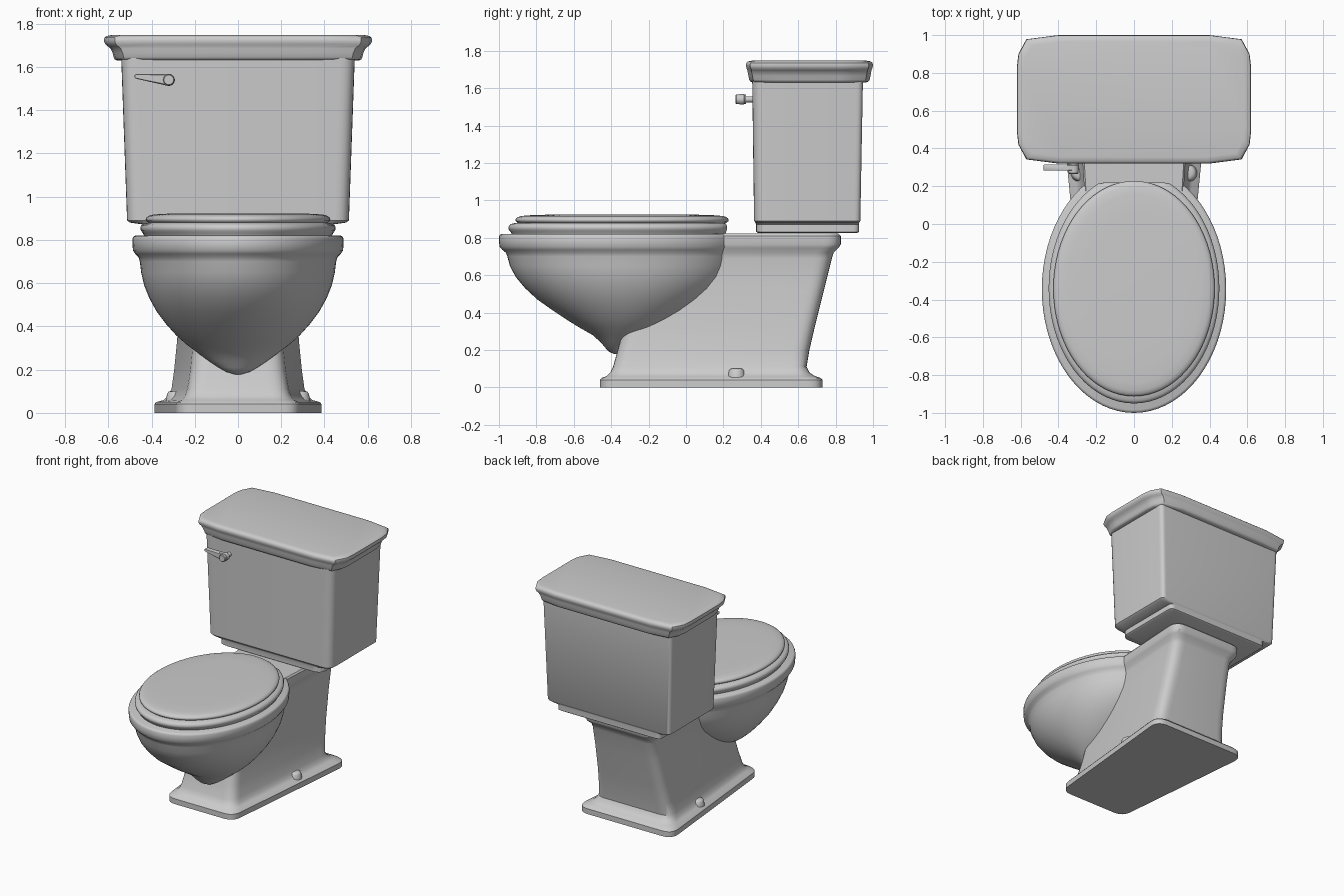
import bpy, bmesh, math
from mathutils import Vector


def loft(name, rings, angle=35):
    """Skin a stack of equal-length closed rings and cap both ends."""
    bm = bmesh.new()
    rows = [[bm.verts.new(p) for p in ring] for ring in rings]
    n = len(rows[0])
    for a, b in zip(rows, rows[1:]):
        for i in range(n):
            j = (i + 1) % n
            bm.faces.new((a[i], a[j], b[j], b[i]))
    bm.faces.new(rows[0][::-1])
    bm.faces.new(rows[-1])
    bmesh.ops.recalc_face_normals(bm, faces=bm.faces[:])
    me = bpy.data.meshes.new(name)
    bm.to_mesh(me)
    bm.free()
    me.shade_smooth()
    me.set_sharp_from_angle(angle=math.radians(angle))
    ob = bpy.data.objects.new(name, me)
    bpy.context.collection.objects.link(ob)
    return ob


def oval(cy, a, b, z, ymax=9, n=72):
    return [(a * math.cos(2 * math.pi * i / n),
             min(ymax, cy + b * math.sin(2 * math.pi * i / n)), z) for i in range(n)]


def trapezoid(y0, y1, wf, wb, z, rf, rb, n=6):
    """Rounded plan with separate front and back half widths and corner radii."""
    cs = [Vector(c) for c in ((-wf, y0), (wf, y0), (wb, y1), (-wb, y1))]
    pts = []
    for i, c in enumerate(cs):
        r = rf if i < 2 else rb
        p = c + (cs[i - 1] - c).normalized() * r
        q = c + (cs[(i + 1) % 4] - c).normalized() * r
        for k in range(n + 1):
            t = k / n
            v = p * (1 - t) ** 2 + c * (2 * t * (1 - t)) + q * t * t
            pts.append((v.x, v.y, z))
    return pts


# Pedestal: foot plate, coved waist, flared deck with lip
ped = [  # z, front y, back y, front half width, back half width
    (0, -.46, .73, .28, .395), (.04, -.46, .73, .28, .395),
    (.05, -.452, .722, .272, .387), (.06, -.425, .69, .25, .35),
    (.08, -.405, .66, .237, .33), (.11, -.39, .645, .228, .315),
    (.2, -.365, .66, .213, .303), (.33, -.33, .69, .20, .29),
    (.55, -.28, .745, .205, .275), (.69, -.25, .78, .21, .27),
    (.72, -.25, .79, .215, .276), (.745, -.25, .815, .23, .295),
    (.765, -.25, .828, .237, .303), (.81, -.25, .828, .237, .303),
    (.822, -.25, .815, .228, .293)]
loft("pedestal", [trapezoid(y0, y1, wf, wb, z, .08, .09) for z, y0, y1, wf, wb in ped])

# Bowl with rolled rim
bowl = [  # z, half width, front y, back y
    (.178, .015, -.385, -.355), (.19, .055, -.41, -.33), (.21, .09, -.43, -.31),
    (.24, .135, -.455, -.26), (.28, .19, -.50, -.18), (.32, .243, -.57, -.09),
    (.36, .287, -.635, -.02), (.41, .332, -.71, .06), (.47, .377, -.795, .14),
    (.53, .41, -.86, .205), (.59, .434, -.91, .25), (.65, .448, -.942, .275),
    (.70, .454, -.955, .285), (.72, .46, -.963, .288), (.735, .475, -.982, .298),
    (.752, .486, -.997, .308), (.78, .488, -1.0, .31), (.805, .488, -1.0, .31),
    (.815, .484, -.996, .306), (.82, .475, -.985, .296)]
loft("bowl", [oval((y0 + y1) / 2, a, (y1 - y0) / 2, z) for z, a, y0, y1 in bowl], 50)

# Seat (cut straight at the rear) and domed lid
seat = [(.815, -.02), (.832, -.012), (.842, -.003), (.854, 0), (.866, -.004), (.874, -.015), (.88, -.04)]
loft("seat", [oval(-.34, .452 + d, .61 + d, z, .22 + d * .5) for z, d in seat], 60)
lid = [(.872, -.03), (.88, -.012), (.888, -.002), (.896, 0), (.904, -.004),
       (.911, -.014), (.916, -.03), (.92, -.07), (.923, -.16)]
loft("seat_lid", [oval(-.342, .427 + d, .57 + d, z) for z, d in lid], 60)

# Tank: narrower foot, then a body widening upwards
tank = [(.825, .385, .915, .42), (.832, .375, .925, .43), (.87, .375, .925, .43),
        (.88, .372, .926, .50), (.89, .364, .932, .513), (1.64, .354, .946, .54)]
loft("tank", [trapezoid(y0, y1, w, w, z, .07, .035) for z, y0, y1, w in tank])

# Tank cover: bowed, corner-cut outline swept through a moulded edge
quarter = [(.62, .17), (.612, .24), (.57, .318), (.4, .34)]
outline = quarter + [(-x, y) for x, y in quarter[::-1]]
outline += [(-x, -y) for x, y in outline]
edge = [  # z, inset x, inset y
    (1.63, .06, .04), (1.635, .05, .024), (1.645, .045, .018), (1.665, .04, .014),
    (1.685, .03, .01), (1.695, .018, .009), (1.705, .006, .004), (1.72, 0, 0),
    (1.735, .002, .003), (1.743, .012, .012), (1.747, .035, .035)]
loft("tank_cover", [[(x * (1 - dx / .62), .66 + y * (1 - dy / .34), z) for x, y in outline]
                    for z, dx, dy in edge], 42)


# Flush lever: teardrop arm on a short post
def teardrop(y, s):
    pts = []
    for cx, cz, r, a0, a1 in ((-.32, 1.54, .028, -98, 82), (-.468, 1.556, .011, 82, 262)):
        for k in range(13):
            a = math.radians(a0 + (a1 - a0) * k / 12)
            pts.append((cx + r * s * math.cos(a), y, cz + r * s * math.sin(a)))
    return pts


loft("flush_lever", [teardrop(.282, .8), teardrop(.287, 1), teardrop(.31, 1), teardrop(.315, .8)])


def post(name, y0, y1, r):
    ring = lambda y, q: [(-.32 + q * math.cos(k * math.pi / 12), y, 1.54 + q * math.sin(k * math.pi / 12))
                         for k in range(24)]
    loft(name, [ring(y0, r * .85), ring(y0 + .005, r), ring(y1, r)])


post("lever_hub", .265, .32, .026)
post("lever_post", .31, .37, .016)

# Floor bolt caps
for side, sx in (("left", -1), ("right", 1)):
    rings = [[(sx * .287 + r * math.cos(k * math.pi / 12), .27 + r * math.sin(k * math.pi / 12), z)
              for k in range(24)] for z, r in ((.04, .048), (.06, .047), (.09, .04), (.098, .034), (.102, .02))]
    loft(side + "_bolt_cap", rings, 50)
